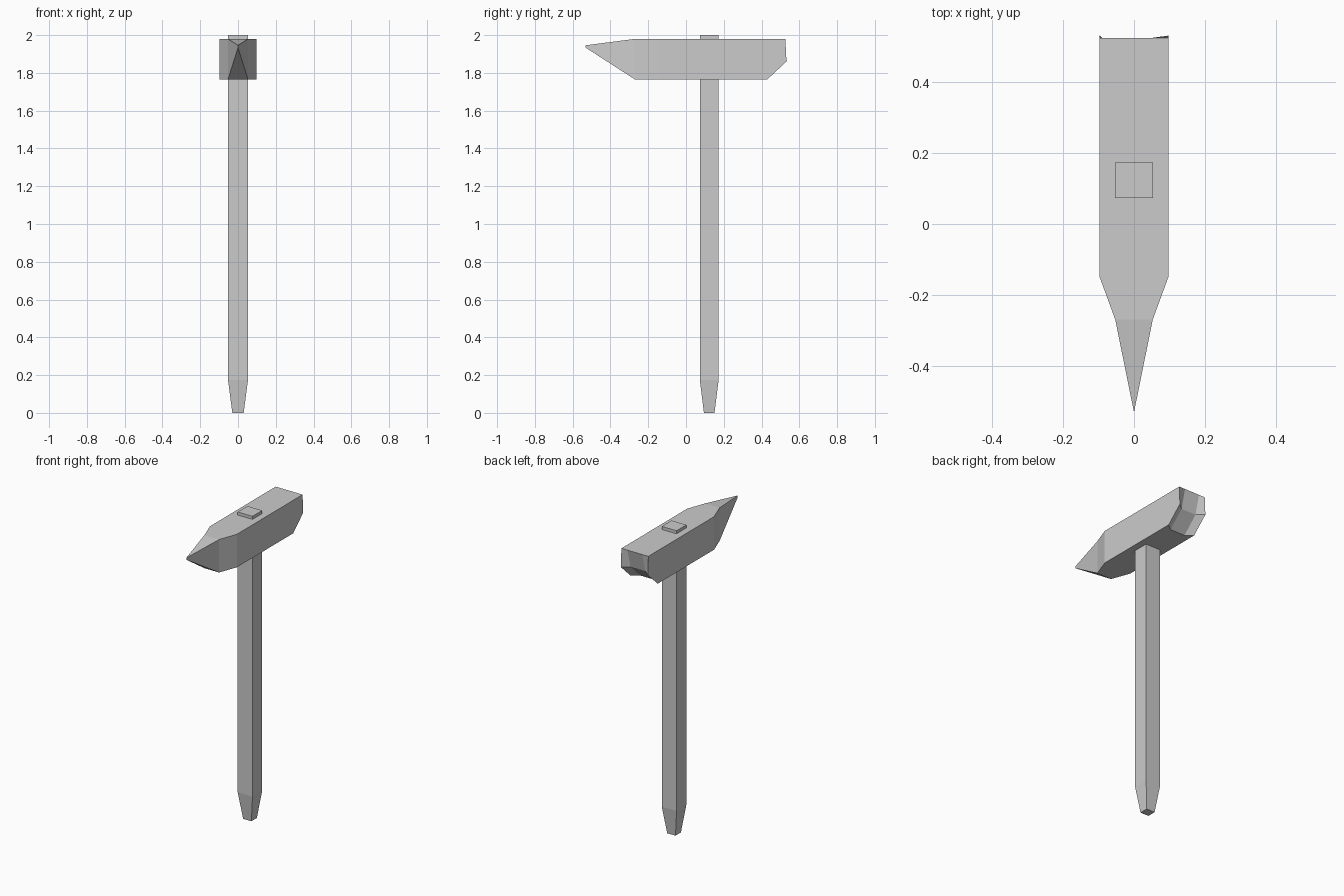
import bpy, bmesh

if "Cube" in bpy.data.objects:
    bpy.data.objects.remove(bpy.data.objects["Cube"])


def finish(bm, name):
    bmesh.ops.remove_doubles(bm, verts=bm.verts, dist=0.0005)
    bmesh.ops.recalc_face_normals(bm, faces=bm.faces)
    mesh = bpy.data.meshes.new(name)
    bm.to_mesh(mesh)
    bm.free()
    obj = bpy.data.objects.new(name, mesh)
    bpy.context.collection.objects.link(obj)
    return obj


def bridge(bm, a, b):
    n = len(a)
    for i in range(n):
        bm.faces.new((a[i], a[(i + 1) % n], b[(i + 1) % n], b[i]))


# Handle: square shaft with a tapered foot, passing through the head
bm = bmesh.new()
rings = []
for z, hx, hy in ((0, 0.03, 0.028), (0.175, 0.053, 0.05), (2.0, 0.053, 0.05)):
    rings.append([bm.verts.new((sx * hx, 0.123 + sy * hy, z))
                  for sx, sy in ((-1, -1), (1, -1), (1, 1), (-1, 1))])
for a, b in zip(rings, rings[1:]):
    bridge(bm, a, b)
bm.faces.new(rings[0])
bm.faces.new(rings[-1])
finish(bm, "handle")

# Head: lofted sections from the pointed peen to the striking end
TOP, MID, BOTTOM = 1.98, 1.86, 1.765


def row(bm, outer, inner, y_outer, y_inner, z):
    return [bm.verts.new(p) for p in ((-outer, y_outer, z), (-inner, y_inner, z),
                                      (inner, y_inner, z), (outer, y_outer, z))]


bm = bmesh.new()
sections = []
# outer half width, inner half width, top z, bottom z, top y, bottom outer y, bottom inner y
for w, c, zt, zb, yt, yo, yi in (
        (0, 0, 1.946, 1.934, -0.532, -0.532, -0.532),
        (0.053, 0.03, TOP, BOTTOM, -0.27, -0.27, -0.27),
        (0.097, 0.053, TOP, BOTTOM, -0.15, -0.15, -0.15),
        (0.097, 0.053, TOP, BOTTOM, 0.526, 0.43, 0.395)):
    sections.append((row(bm, w, c, yt, yt, zt), row(bm, w, c, yo, yi, zb)))
for (t0, b0), (t1, b1) in zip(sections, sections[1:]):
    bridge(bm, t0 + b0[::-1], t1 + b1[::-1])

# Striking end: chamfered underneath, with a shallow sunken middle strip
top, bottom = sections[-1]
mid = row(bm, 0.097, 0.053, 0.532, 0.495, MID)
for i in range(3):
    bm.faces.new((top[i], top[i + 1], mid[i + 1], mid[i]))
    bm.faces.new((mid[i], mid[i + 1], bottom[i + 1], bottom[i]))
for i in (0, 3):
    bm.faces.new((top[i], mid[i], bottom[i]))
finish(bm, "hammer_head")
